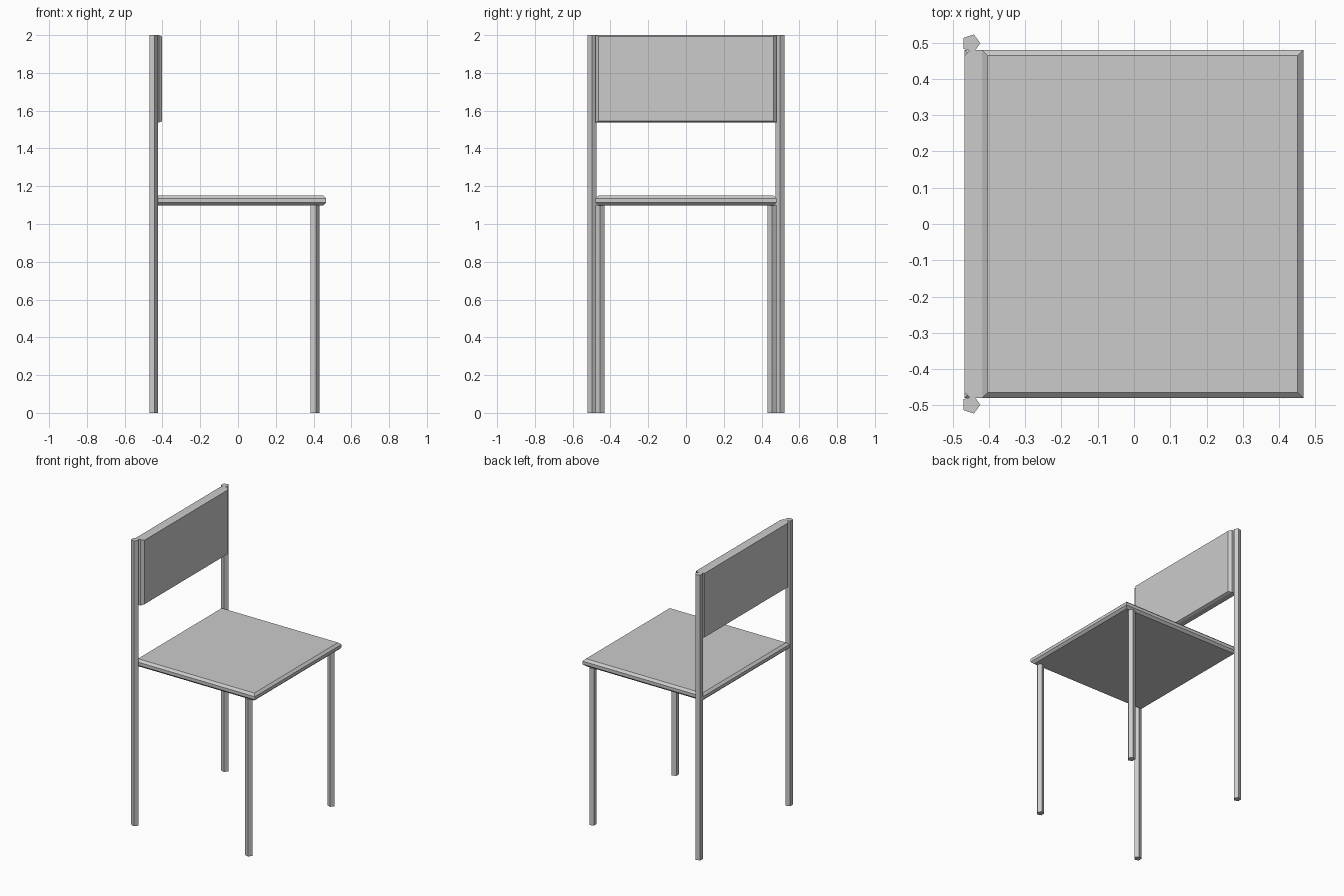
import bpy
from mathutils import Matrix

if "Cube" in bpy.data.objects:
    bpy.data.objects.remove(bpy.data.objects["Cube"])


def panel(name, lo, hi, axis, inset, band):
    """Box whose rim is chamfered around the two faces facing the given axis.
    inset: chamfer along the other two axes; band: chamfer depth in thickness."""
    u, v = [a for a in range(3) if a != axis]
    verts = []
    levels = [(lo[axis], 1), (lo[axis] + band, 0), (hi[axis] - band, 0), (hi[axis], 1)]
    for t, k in levels:
        du, dv = inset[0] * k, inset[1] * k
        for su, sv in ((0, 0), (1, 0), (1, 1), (0, 1)):
            p = [0, 0, 0]
            p[axis] = t
            p[u] = hi[u] - du if su else lo[u] + du
            p[v] = hi[v] - dv if sv else lo[v] + dv
            verts.append(p)
    faces = [(3, 2, 1, 0), (12, 13, 14, 15)]
    for r in range(3):
        for i in range(4):
            j = (i + 1) % 4
            faces.append((r * 4 + i, r * 4 + j, r * 4 + 4 + j, r * 4 + 4 + i))
    mesh = bpy.data.meshes.new(name)
    mesh.from_pydata(verts, [], faces)
    obj = bpy.data.objects.new(name, mesh)
    bpy.context.collection.objects.link(obj)


def leg(name, x, y, height, radius=0.0255):
    """Five-sided post with one corner pointing along +x."""
    bpy.ops.mesh.primitive_cylinder_add(vertices=5, radius=radius, depth=height,
                                        location=(x, y, height / 2))
    obj = bpy.context.object
    obj.name = name
    # cylinder's first corner points to +y, turn it to +x
    obj.data.transform(Matrix.Rotation(-1.5707963, 4, 'Z'))


# Seat and backrest
panel("seat", (-0.467, -0.48, 1.098), (0.467, 0.48, 1.15), 2, (0.016, 0.016), 0.015)
panel("backrest", (-0.467, -0.48, 1.537), (-0.402, 0.48, 2.0), 0, (0.016, 0.007), 0.017)

# Legs: the back pair runs up to carry the backrest
for side, s in (("right", -1), ("left", 1)):
    leg("back_leg_" + side, -0.449, s * 0.498, 2.0)
    leg("front_leg_" + side, 0.405, s * 0.456, 1.1)
